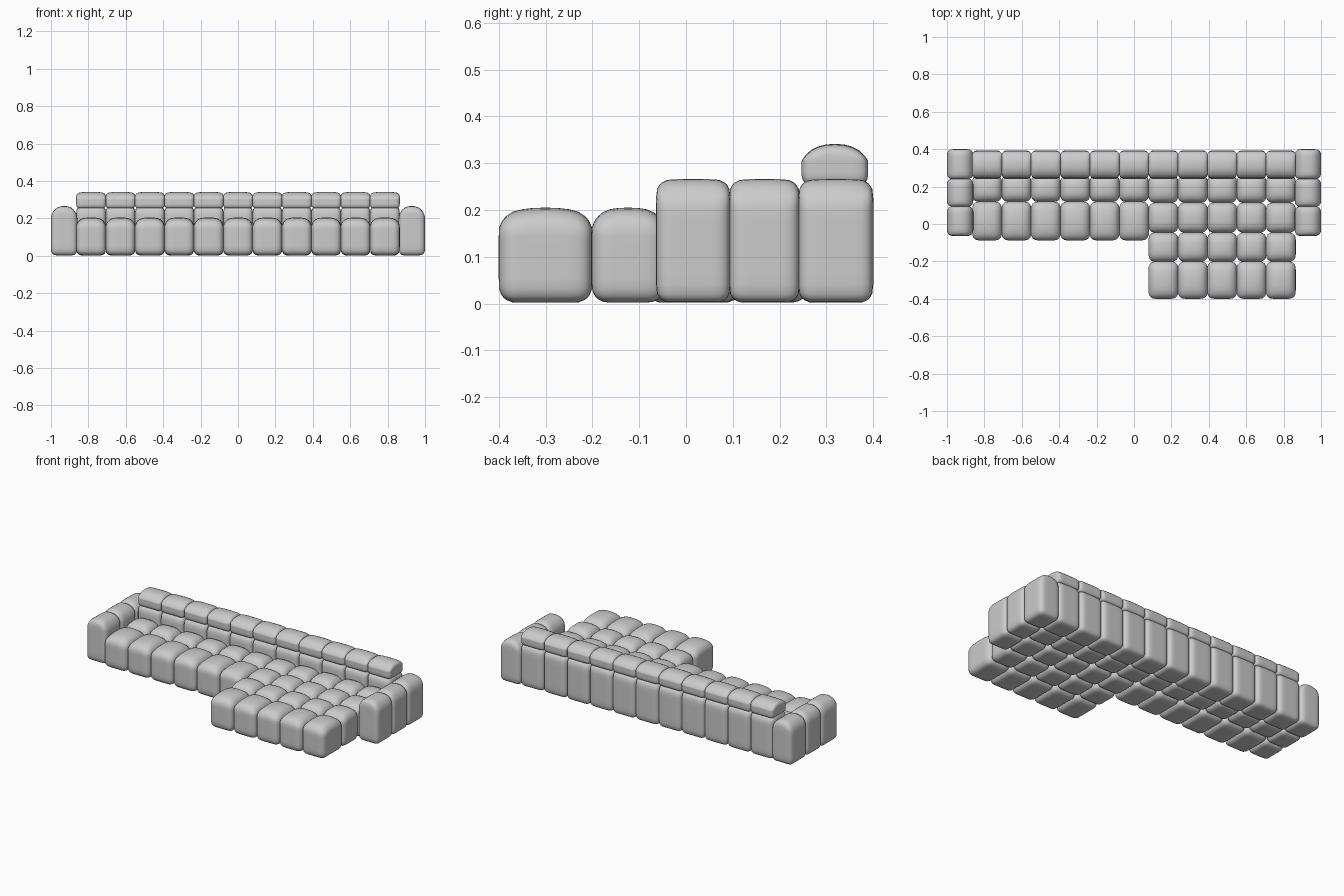
import bpy, bmesh, math
from mathutils import Vector

default = bpy.data.objects.get("Cube")
if default:
    bpy.data.objects.remove(default, do_unlink=True)

GREY = (0.6, 0.6, 0.6, 1.0)
fabric = bpy.data.materials.new("grey_fabric")
fabric.use_nodes = True
fabric.diffuse_color = GREY
bsdf = fabric.node_tree.nodes["Principled BSDF"]
bsdf.inputs["Base Color"].default_value = GREY
bsdf.inputs["Roughness"].default_value = 0.8


def cushion(name, xs, ys, zs, radius, drop_x, drop_y, power=2.5):
    """Rounded box whose top falls away by drop_x / drop_y towards its sides."""
    low = Vector((xs[0], ys[0], zs[0]))
    high = Vector((xs[1], ys[1], zs[1]))
    centre, half = (low + high) / 2, (high - low) / 2
    bm = bmesh.new()
    bmesh.ops.create_cube(bm, size=2)
    bmesh.ops.subdivide_edges(bm, edges=bm.edges[:], cuts=11, use_grid_fill=True)
    for v in bm.verts:
        # crowd the grid towards the edges, then round them
        p = Vector([math.sin(c * math.pi / 2) * h for c, h in zip(v.co, half)])
        core = Vector([max(radius - h, min(h - radius, c)) for c, h in zip(p, half)])
        p = core + (p - core).normalized() * radius
        # domed top
        lift = max(0, p.z / half.z)
        fall = (drop_x * abs(p.x / half.x) ** power
                + drop_y * abs(p.y / half.y) ** power)
        p.z -= lift * fall
        v.co = p
    mesh = bpy.data.meshes.new(name)
    bm.to_mesh(mesh)
    bm.free()
    mesh.shade_smooth()
    mesh.materials.append(fabric)
    obj = bpy.data.objects.new(name, mesh)
    obj.location = centre
    bpy.context.collection.objects.link(obj)


COLUMNS = 11
SPAN = 0.864
STEP = 2 * SPAN / COLUMNS
SHORT_ROWS = [(-0.088, 0.12), (0.118, 0.262)]
CHAISE_ROWS = [(-0.4, -0.2), (-0.202, -0.045), (-0.047, 0.115), (0.113, 0.262)]

for i in range(COLUMNS):
    x = -SPAN + i * STEP
    xs = (x - 0.001, x + STEP + 0.001)
    # Seat cushions, with the longer chaise on the left
    rows = SHORT_ROWS if i < 6 else CHAISE_ROWS
    for j, ys in enumerate(rows):
        cushion(f"seat_cushion_{i}_{j}", xs, ys, (0.002, 0.205), 0.036, 0.018, 0.02)
    # Backrest blocks and the rolls on top of them
    cushion(f"backrest_{i}", xs, (0.24, 0.394), (0.002, 0.268), 0.03, 0.004, 0.015)
    cushion(f"headrest_roll_{i}", xs, (0.247, 0.389), (0.252, 0.341), 0.022, 0.004, 0.03)

# Armrests, three blocks on each side
ARM_ROWS = [(-0.064, 0.095), (0.092, 0.243), (0.24, 0.4)]
for side, sign in (("left", 1), ("right", -1)):
    for j, ys in enumerate(ARM_ROWS):
        xs = sorted((sign * 0.859, sign * 1.0))
        cushion(f"{side}_armrest_{j}", xs, ys, (0.002, 0.266), 0.03, 0.04, 0.003)
